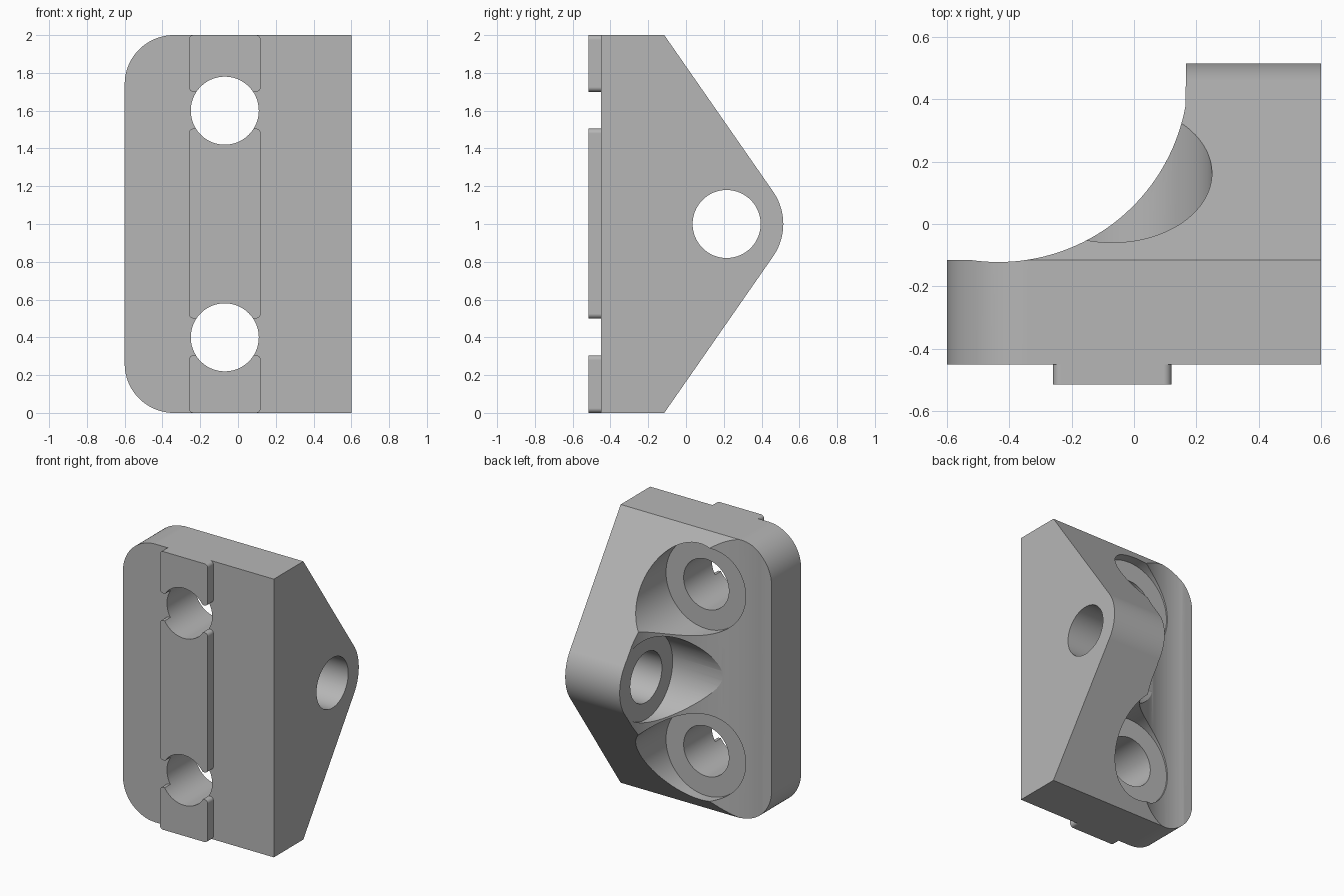
import bpy, bmesh, math

if "Cube" in bpy.data.objects:
    bpy.data.objects.remove(bpy.data.objects["Cube"])

grey = bpy.data.materials.new("plain_grey")
grey.diffuse_color = (0.47, 0.47, 0.47, 1)
grey.use_nodes = True
grey.node_tree.nodes["Principled BSDF"].inputs["Base Color"].default_value = grey.diffuse_color


def arc(cx, cy, r, a0, a1, n):
    """Points along an arc, angles in degrees."""
    return [(cx + r * math.cos(math.radians(a0 + (a1 - a0) * i / n)),
             cy + r * math.sin(math.radians(a0 + (a1 - a0) * i / n)))
            for i in range(n + 1)]


def circle(cx, cy, r, n=96):
    return arc(cx, cy, r, 0, 360, n)[:-1]


def prism(name, pts, axis, lo, hi):
    """Extrude a closed profile along an axis."""
    place = {"x": lambda p, h: (h, p[0], p[1]),
             "y": lambda p, h: (p[0], h, p[1]),
             "z": lambda p, h: (p[0], p[1], h)}[axis]
    bm = bmesh.new()
    a = [bm.verts.new(place(p, lo)) for p in pts]
    b = [bm.verts.new(place(p, hi)) for p in pts]
    bm.faces.new(a)
    bm.faces.new(b)
    n = len(pts)
    for i in range(n):
        j = (i + 1) % n
        bm.faces.new((a[i], a[j], b[j], b[i]))
    bmesh.ops.recalc_face_normals(bm, faces=bm.faces)
    me = bpy.data.meshes.new(name)
    bm.to_mesh(me)
    bm.free()
    me.materials.append(grey)
    ob = bpy.data.objects.new(name, me)
    bpy.context.collection.objects.link(ob)
    return ob


def combine(body, other, operation):
    """Apply a boolean and discard the helper."""
    mod = body.modifiers.new("bool", "BOOLEAN")
    mod.operation, mod.object, mod.solver = operation, other, "EXACT"
    bpy.context.view_layer.objects.active = body
    bpy.ops.object.modifier_apply(modifier=mod.name)
    bpy.data.objects.remove(other, do_unlink=True)


# Bracket body: side profile with rounded nose
slope = math.degrees(math.atan2(0.57, 0.82))
side = ([(-0.45, 0), (-0.115, 0)]
        + arc(0.215, 1.0, 0.30, -slope, slope, 24)
        + [(-0.115, 2), (-0.45, 2)])
body = prism("angle_bracket", side, "x", -0.6, 0.6)

# Rounded outer corners of the plate
r = 0.26
outline = ([(0.7, -0.1), (0.7, 2.1), (-0.34, 2.1)]
           + arc(-0.34, 1.74, r, 90, 180, 20)
           + arc(-0.34, 0.26, r, 180, 270, 20)
           + [(-0.34, -0.1)])
combine(body, prism("outline", outline, "y", -0.7, 0.7), "INTERSECT")

# Large concave sweep between plate and upright
sweep = ([(-0.7, 0.7), (-0.7, -0.115)]
         + arc(-0.435, 0.488, 0.61, -98.7, -10.4, 40)
         + [(0.165, 0.7)])
combine(body, prism("sweep", sweep, "z", -0.1, 2.1), "DIFFERENCE")

# Locating key on the front, in three lengths
k = 0.025
for lo, hi in ((0, 0.305), (0.5, 1.505), (1.7, 2)):
    key = (arc(-0.26 + k, lo + k, k, 180, 270, 6) + arc(0.12 - k, lo + k, k, 270, 360, 6)
           + arc(0.12 - k, hi - k, k, 0, 90, 6) + arc(-0.26 + k, hi - k, k, 90, 180, 6))
    combine(body, prism("key", key, "y", -0.515, -0.40), "UNION")

# Bolt holes with round seats through the plate
for z in (0.4, 1.6):
    combine(body, prism("seat", circle(-0.07, z, 0.32), "y", -0.13, 0.8), "DIFFERENCE")
    combine(body, prism("hole", circle(-0.07, z, 0.18), "y", -0.8, 0.8), "DIFFERENCE")

# Cross hole with round seat through the upright
combine(body, prism("seat", circle(0.215, 1.0, 0.302), "x", -0.8, 0.167), "DIFFERENCE")
combine(body, prism("hole", circle(0.215, 1.0, 0.18), "x", -0.8, 0.8), "DIFFERENCE")

# Smooth curved walls, sharp machined edges
bpy.ops.object.select_all(action="DESELECT")
body.select_set(True)
bpy.context.view_layer.objects.active = body
bpy.ops.object.shade_smooth_by_angle(angle=math.radians(20))
wn = body.modifiers.new("weighted", "WEIGHTED_NORMAL")
wn.keep_sharp = True
